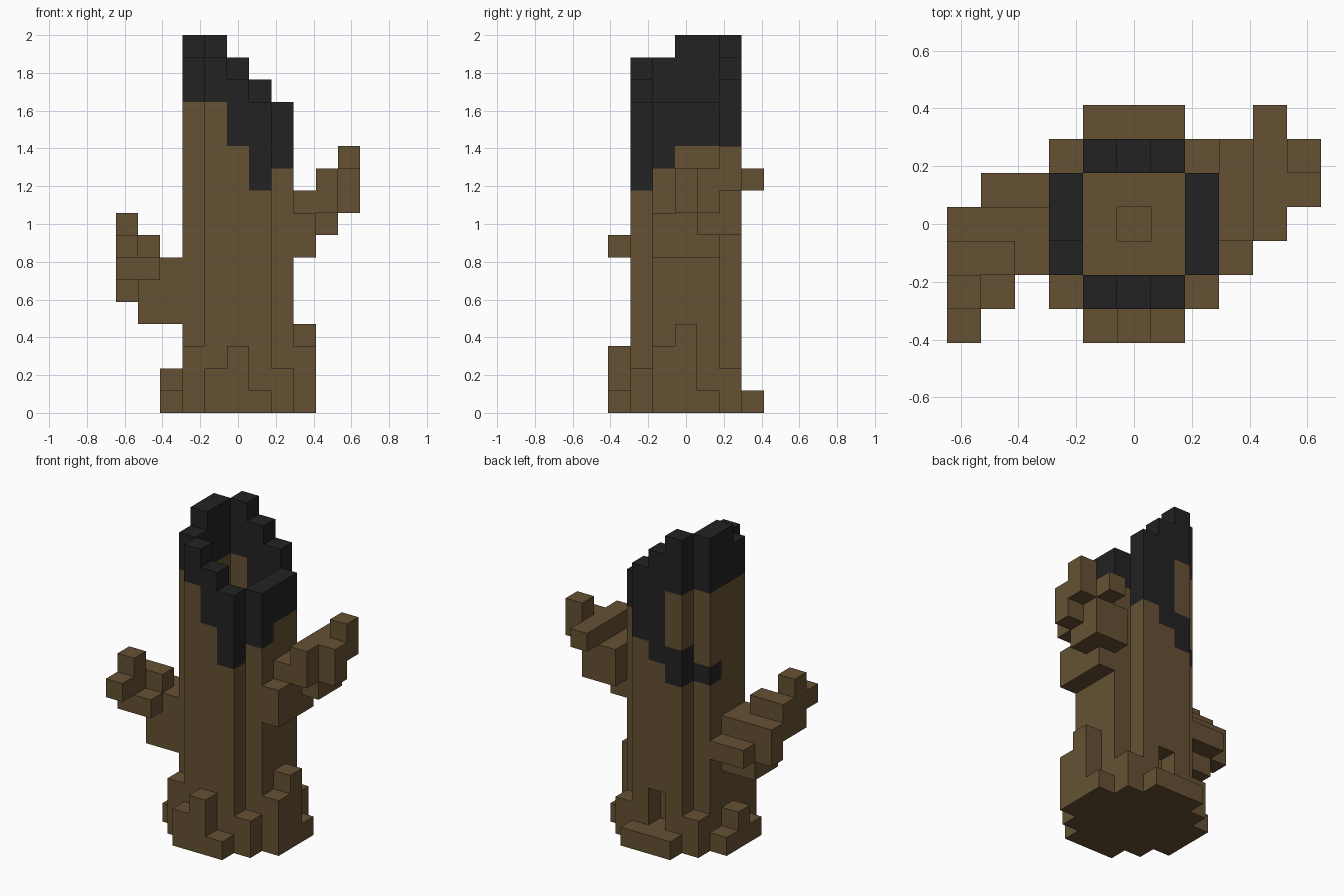
import bpy
import bmesh
from mathutils import Vector

cube = bpy.data.objects.get("Cube")
if cube:
    bpy.data.objects.remove(cube, do_unlink=True)

U = 2 / 17  # edge of one block


def make_material(name, color):
    mat = bpy.data.materials.new(name)
    mat.use_nodes = True
    mat.diffuse_color = color
    bsdf = next(n for n in mat.node_tree.nodes if n.type == 'BSDF_PRINCIPLED')
    bsdf.inputs["Base Color"].default_value = color
    bsdf.inputs["Roughness"].default_value = 1
    return mat


BARK, CHAR = 0, 1
materials = [make_material("brown bark", (0.13, 0.083, 0.034, 1)),
             make_material("charred wood", (0.016, 0.016, 0.016, 1))]

parts = {}   # part name -> {cell: material index}


def column(part, x, y, bottom, top, char_from=99):
    """Stack blocks from bottom up to top, charred above a level."""
    cells = parts.setdefault(part, {})
    for z in range(bottom, top):
        cells[x, y, z] = CHAR if z >= char_from else BARK


# Trunk walls: stepped broken rim, burnt downwards from the top
for n, x in enumerate((-1, 0, 1)):
    column("trunk", x, -2, 0, 16 - n, 14 - 2 * n)
    column("trunk", x, 2, 0, 17 - n, 9 + n)
for y in (-1, 0, 1):
    column("trunk", -2, y, 0, 16 if y < 0 else 17, 14)
    column("trunk", 2, y, 0, 14, 11 if y < 0 else 12)

# Unburnt patch, stray scorch and small hollow at the back
column("trunk", -1, 2, 11, 14)
parts["trunk"][-2, 1, 9] = CHAR
for z in (1, 2):
    del parts["trunk"][0, 2, z]

# Heartwood floor inside the hollow top, with a small central pit
for x in (-1, 0, 1):
    for y in (-1, 0, 1):
        column("heartwood", x, y, 0, 9 if x or y else 8)

# Roots: three per side, then one in each corner
for n, s in enumerate((-1, 0, 1)):
    column("front_roots", s, -3, 0, (2, 3, 1)[n])
    column("back_roots", s, 3, 0, 1)
    column("left_roots", 3, s, 0, (3, 4, 1)[n])
    column("right_roots", -3, s, 0, (1, 2, 1)[n])
for x in (-2, 2):
    for y in (-2, 2):
        column("corner_roots", x, y, 0, 3 if x < 0 and y < 0 else 2)

# Left branch, climbing outwards
for y, bottom, top in ((-1, 7, 9), (0, 7, 10), (1, 7, 10), (2, 8, 10)):
    column("left_branch", 3, y, bottom, top)
for y, bottom in enumerate((9, 8, 8, 10)):
    column("left_branch", 4, y, bottom, 11)
column("left_branch", 5, 1, 9, 11)
column("left_branch", 5, 2, 10, 12)

# Right branch, lower on the trunk
for x in (-3, -4):
    column("right_branch", x, -1, 4, 7 if x == -3 else 8)
    column("right_branch", x, 0, 4, 7)
    column("right_branch", x, 1, 5, 6)
column("right_branch", -4, -2, 6, 7)
column("right_branch", -5, 0, 5, 7)
column("right_branch", -5, -1, 6, 8)
column("right_branch", -5, -2, 6, 9)
column("right_branch", -5, -3, 7, 8)

occupied = set().union(*parts.values())


def build(name, cells):
    """Mesh the exposed sides of a part's blocks and merge flat areas."""
    bm = bmesh.new()
    for cell, mat in cells.items():
        centre = Vector(cell) + Vector((0, 0, 0.5))
        for axis in range(3):
            for sign in (-1, 1):
                normal = Vector((0, 0, 0))
                normal[axis] = sign
                if tuple(int(c + d) for c, d in zip(cell, normal)) in occupied:
                    continue
                a = Vector((0, 0, 0))
                a[(axis + 1) % 3] = 0.5
                b = normal.cross(a)
                mid = centre + normal / 2
                corners = (mid - a - b, mid + a - b, mid + a + b, mid - a + b)
                face = bm.faces.new([bm.verts.new(p * U) for p in corners])
                face.material_index = mat
    bmesh.ops.remove_doubles(bm, verts=bm.verts[:], dist=U / 100)
    bmesh.ops.dissolve_limit(bm, angle_limit=0.01, verts=bm.verts[:],
                             edges=bm.edges[:], delimit={'MATERIAL'})
    mesh = bpy.data.meshes.new(name)
    bm.to_mesh(mesh)
    bm.free()
    for mat in materials:
        mesh.materials.append(mat)
    obj = bpy.data.objects.new(name, mesh)
    bpy.context.scene.collection.objects.link(obj)


for part_name, part_cells in parts.items():
    build(part_name, part_cells)
